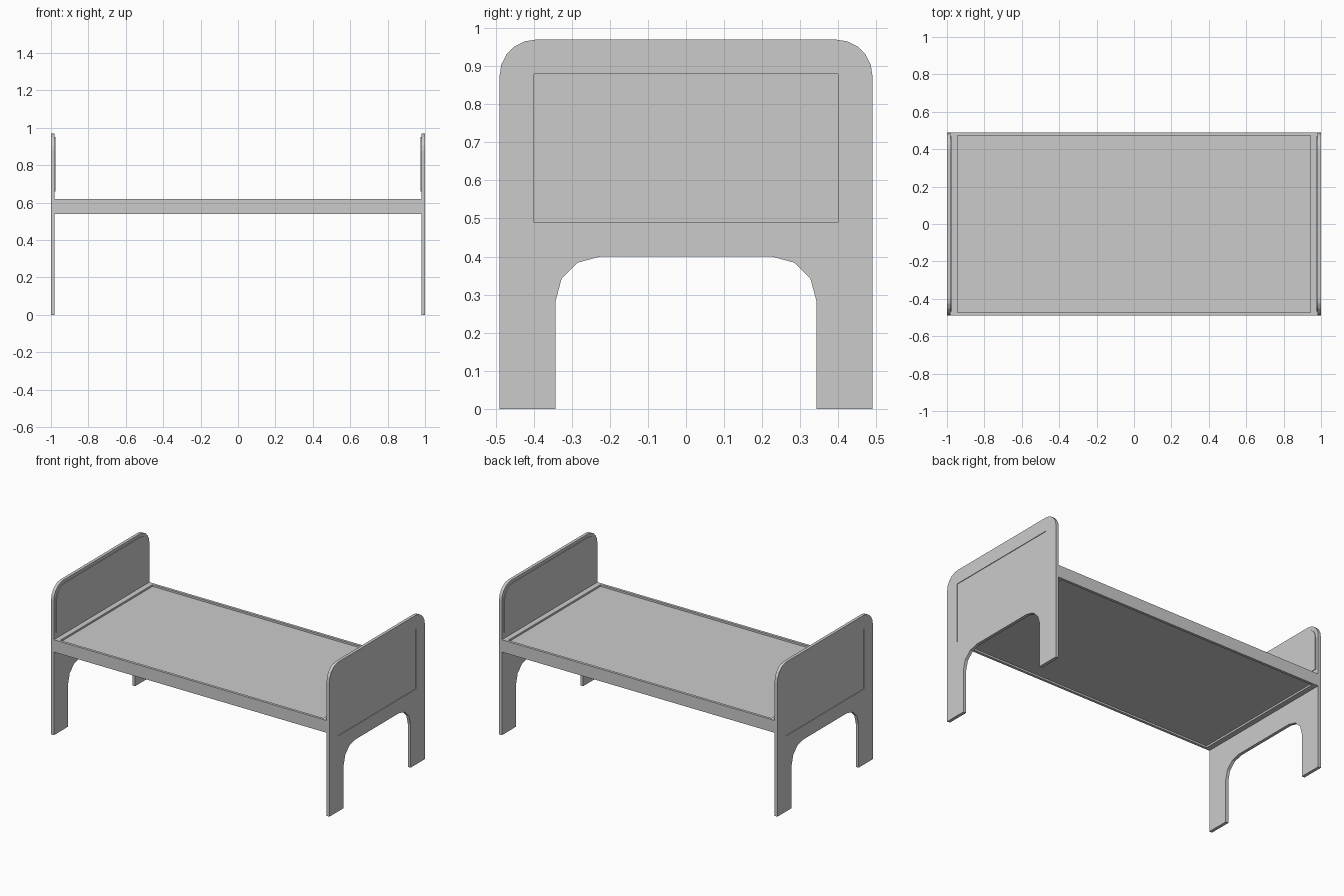
import bpy, bmesh
from math import sin, cos, radians

cube = bpy.data.objects.get("Cube")
if cube:
    bpy.data.objects.remove(cube, do_unlink=True)

grey = bpy.data.materials.new("plain grey")
grey.use_nodes = True
GREY = (0.6, 0.6, 0.6, 1)
grey.diffuse_color = GREY
grey.node_tree.nodes["Principled BSDF"].inputs["Base Color"].default_value = GREY


def finish(name, bm):
    """Turn a bmesh into a named grey object."""
    bmesh.ops.recalc_face_normals(bm, faces=bm.faces[:])
    mesh = bpy.data.meshes.new(name)
    bm.to_mesh(mesh)
    bm.free()
    mesh.materials.append(grey)
    obj = bpy.data.objects.new(name, mesh)
    bpy.context.collection.objects.link(obj)
    return obj


def arc(y, z, radius, steps):
    """Quarter arc from the side to the top of a corner."""
    angles = [radians(90 * i / steps) for i in range(steps + 1)]
    return [(y + radius * cos(a), z + radius * sin(a)) for a in angles]


def slab(name, half, x0, x1):
    """Extrude a y-z outline, mirrored across y, from x0 to x1."""
    outline = half + [(-y, z) for y, z in reversed(half)]
    bm = bmesh.new()
    face = bm.faces.new([bm.verts.new((x0, y, z)) for y, z in outline])
    new = bmesh.ops.extrude_face_region(bm, geom=[face])["geom"]
    moved = [v for v in new if isinstance(v, bmesh.types.BMVert)]
    bmesh.ops.translate(bm, verts=moved, vec=(x1 - x0, 0, 0))
    return finish(name, bm)


# End boards: arched legs, rounded top, sunken outer field, raised inner field
arch = arc(0.225, 0.282, 0.118, 3)
board = arch[::-1] + [(0.343, 0), (0.49, 0)] + arc(0.395, 0.875, 0.095, 5)
inner = [(0.468, 0.66)] + arc(0.388, 0.87, 0.08, 5)
field = [(0.4, 0.49), (0.4, 0.88)]

for label, side in (("left", 1), ("right", -1)):
    end = slab(label + "_end_board", board, side * 0.98, side)
    cutter = slab("field_cutter", field, side * 0.996, side * 1.05)
    cutter.hide_render = True
    cut = end.modifiers.new("sunken field", 'BOOLEAN')
    cut.operation = 'DIFFERENCE'
    cut.solver = 'EXACT'
    cut.object = cutter
    bpy.context.view_layer.objects.active = end
    bpy.ops.object.modifier_apply(modifier=cut.name)
    bpy.data.objects.remove(cutter, do_unlink=True)
    slab(label + "_inner_panel", inner, side * 0.98, side * 0.976)

# Bed frame: a box with a shallow recess above and below
bm = bmesh.new()
bmesh.ops.create_cube(bm, size=1)
for v in bm.verts:
    v.co = (v.co.x * 1.96, v.co.y * 0.98, 0.58 + v.co.z * 0.08)
bm.normal_update()
for face in [f for f in bm.faces if abs(f.normal.z) > 0.9]:
    inward = -0.012 if face.normal.z > 0 else 0.012
    for depth in (0, inward):
        bmesh.ops.inset_individual(bm, faces=[face], thickness=0.001)
        for v in face.verts:
            v.co.x = 0.945 if v.co.x > 0 else -0.945
            v.co.y = 0.473 if v.co.y > 0 else -0.473
            v.co.z += depth
finish("bed_frame", bm)
